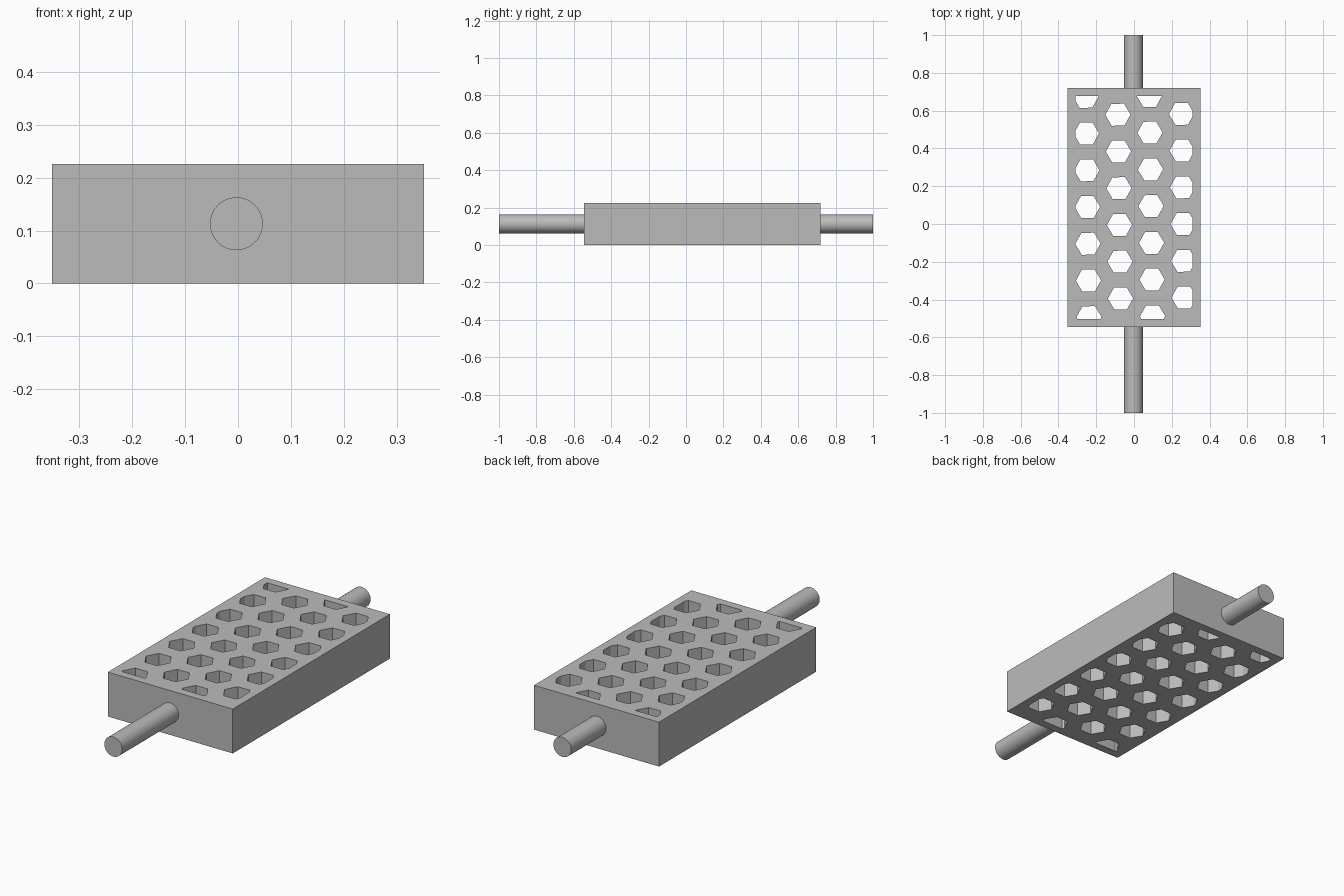
import bpy
import bmesh
from math import sin, cos, pi, sqrt
from mathutils import Vector, Matrix

if "Cube" in bpy.data.objects:
    bpy.data.objects.remove(bpy.data.objects["Cube"])

HEIGHT = 0.226
X_HALF = 0.352
Y_FRONT, Y_BACK = -0.545, 0.72
RIM = 0.043           # solid border around the honeycomb
PITCH = 0.1945        # distance between hole centres
HOLE_R = 0.067
TILT = 0.014          # slight rotation of the honeycomb
ANCHOR = Vector((-0.077, -0.005, 0))

grey = bpy.data.materials.new("plain grey")
grey.use_nodes = True
colour = (0.5, 0.5, 0.5, 1)
grey.diffuse_color = colour
grey.node_tree.nodes["Principled BSDF"].inputs["Base Color"].default_value = colour


def add_object(name, bm):
    bmesh.ops.recalc_face_normals(bm, faces=bm.faces)
    mesh = bpy.data.meshes.new(name)
    bm.to_mesh(mesh)
    bm.free()
    mesh.materials.append(grey)
    obj = bpy.data.objects.new(name, mesh)
    bpy.context.collection.objects.link(obj)
    return obj


def select_only(obj):
    bpy.ops.object.select_all(action='DESELECT')
    obj.select_set(True)
    bpy.context.view_layer.objects.active = obj


# Solid block
bm = bmesh.new()
size = Matrix.Diagonal((2 * X_HALF, Y_BACK - Y_FRONT, HEIGHT, 1))
centre = Matrix.Translation((0, (Y_FRONT + Y_BACK) / 2, HEIGHT / 2))
bmesh.ops.create_cube(bm, size=1, matrix=centre @ size)
block = add_object("honeycomb_block", bm)

# Honeycomb cutter: tilted hexagons, trimmed to the rim, then extruded
bm = bmesh.new()
turn = Matrix.Rotation(TILT, 4, 'Z')
for col in range(-2, 4):
    for row in range(-5, 6):
        offset = Vector((col * PITCH * sqrt(3) / 2, (row + 0.5 * (col % 2)) * PITCH, 0))
        mid = ANCHOR + turn @ offset
        ring = [bm.verts.new(mid + turn @ Vector((HOLE_R * cos(k * pi / 3), HOLE_R * sin(k * pi / 3), 0)))
                for k in range(6)]
        bm.faces.new(ring)
for point, normal in (((X_HALF - RIM, 0, 0), (1, 0, 0)),
                      ((RIM - X_HALF, 0, 0), (-1, 0, 0)),
                      ((0, Y_BACK - RIM, 0), (0, 1, 0)),
                      ((0, Y_FRONT + RIM, 0), (0, -1, 0))):
    bmesh.ops.bisect_plane(bm, geom=bm.verts[:] + bm.edges[:] + bm.faces[:],
                           plane_co=point, plane_no=normal, clear_outer=True)
bmesh.ops.translate(bm, verts=bm.verts, vec=(0, 0, -0.1))
grown = bmesh.ops.extrude_face_region(bm, geom=bm.faces[:], use_keep_orig=True)
top = [g for g in grown["geom"] if isinstance(g, bmesh.types.BMVert)]
bmesh.ops.translate(bm, verts=top, vec=(0, 0, HEIGHT + 0.2))
cutter = add_object("hole_cutter", bm)
cutter.hide_render = True

# Cut the holes and discard the cutter
cut = block.modifiers.new("holes", 'BOOLEAN')
cut.operation = 'DIFFERENCE'
cut.solver = 'EXACT'
cut.object = cutter
select_only(block)
bpy.ops.object.modifier_apply(modifier=cut.name)
bpy.data.objects.remove(cutter)


# Round rods at both ends
def add_rod(name, y0, y1):
    bm = bmesh.new()
    place = Matrix.Translation((-0.003, (y0 + y1) / 2, HEIGHT / 2)) @ Matrix.Rotation(pi / 2, 4, 'X')
    bmesh.ops.create_cone(bm, cap_ends=True, segments=64, radius1=0.05, radius2=0.05,
                          depth=y1 - y0, matrix=place)
    rod = add_object(name, bm)
    select_only(rod)
    bpy.ops.object.shade_smooth_by_angle(angle=pi / 6)


add_rod("front_rod", -1, Y_FRONT + 0.02)
add_rod("back_rod", Y_BACK - 0.02, 1)
